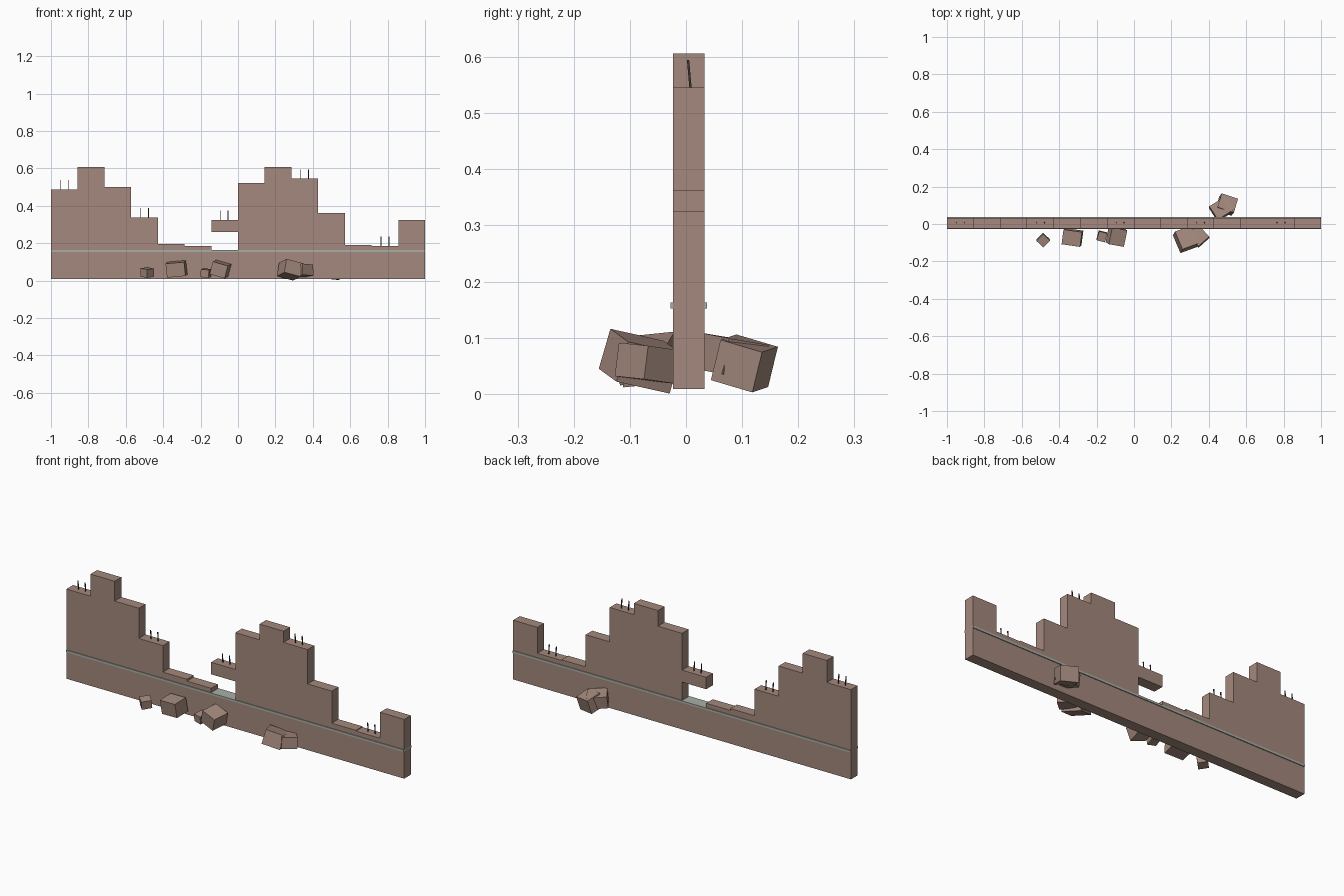
import bpy, bmesh, math
from mathutils import Matrix, Vector, Euler

cube = bpy.data.objects.get("Cube")
if cube:
    bpy.data.objects.remove(cube)


def material(name, rgb):
    m = bpy.data.materials.new(name)
    m.use_nodes = True
    m.diffuse_color = (*rgb, 1)
    bsdf = next(n for n in m.node_tree.nodes if n.type == 'BSDF_PRINCIPLED')
    bsdf.inputs["Base Color"].default_value = (*rgb, 1)
    return m


BRICK = material("dusty brick", (0.37, 0.25, 0.205))
STONE = material("pale grey stone", (0.40, 0.43, 0.39))
IRON = material("dark iron", (0.05, 0.035, 0.03))


def finish(name, bm, mat):
    bmesh.ops.recalc_face_normals(bm, faces=bm.faces)
    mesh = bpy.data.meshes.new(name)
    bm.to_mesh(mesh)
    bm.free()
    mesh.materials.append(mat)
    ob = bpy.data.objects.new(name, mesh)
    bpy.context.collection.objects.link(ob)
    return ob


def box(name, centre, size, mat, tilt=(0, 0, 0)):
    bm = bmesh.new()
    rot = Euler([math.radians(a) for a in tilt]).to_matrix().to_4x4()
    bmesh.ops.create_cube(bm, size=1, matrix=Matrix.Translation(centre) @ rot
                          @ Matrix.Diagonal((*size, 1)))
    return finish(name, bm, mat)


# Broken wall: stepped outline extruded through its thickness
FRONT, BACK, BASE = -0.023, 0.033, 0.008
MID = (FRONT + BACK) / 2
THICK = BACK - FRONT
heights = [0.488, 0.606, 0.5, 0.338, 0.196, 0.186, 0.157,
           0.522, 0.606, 0.546, 0.362, 0.19, 0.186, 0.325]
step = 2 / len(heights)
outline = [(1, BASE), (-1, BASE)]
for i, h in enumerate(heights):
    outline += [(-1 + i * step, h), (-1 + (i + 1) * step, h)]
bm = bmesh.new()
face = bm.faces.new([bm.verts.new((x, FRONT, z)) for x, z in outline])
ext = bmesh.ops.extrude_face_region(bm, geom=[face], use_keep_orig=True)
bmesh.ops.translate(bm, vec=(0, THICK, 0),
                    verts=[v for v in ext["geom"] if isinstance(v, bmesh.types.BMVert)])
finish("broken_wall", bm, BRICK)

# Overhanging remnant above the gap, and the stone course along the wall
box("overhang_block", (-step / 2, MID, 0.293), (step, THICK, 0.064), BRICK)
box("stone_course", (0, MID, 0.1575), (2, 0.065, 0.011), STONE)

# Pairs of thin leaning rods on the broken tops
rods = [(-0.95, 0.488), (-0.52, 0.338), (-0.095, 0.325), (0.335, 0.546), (0.765, 0.186)]
for i, (x, z) in enumerate(rods):
    for j in range(2):
        box(f"rod_{i}_{j}", (x + 0.042 * j, 0.006, z + 0.022), (0.004, 0.004, 0.054),
            IRON, (5, 0, 0))

# Fallen rubble: centre, size, tilt in degrees
rubble = [
    ((-0.486, -0.086, 0.043), (0.052, 0.05, 0.045), (8, -6, 45)),
    ((-0.329, -0.072, 0.062), (0.1, 0.08, 0.075), (7, -5, -8)),
    ((-0.172, -0.066, 0.040), (0.045, 0.05, 0.042), (6, 5, -14)),
    ((-0.094, -0.066, 0.061), (0.085, 0.09, 0.07), (6, 16, -10)),
    ((0.277, -0.082, 0.058), (0.095, 0.105, 0.075), (-12, 14, 20)),
    ((0.345, -0.066, 0.054), (0.078, 0.085, 0.06), (-6, 4, 42)),
    ((0.467, 0.080, 0.066), (0.1, 0.085, 0.065), (-8, 6, 32)),
    ((0.495, 0.104, 0.054), (0.092, 0.08, 0.075), (-16, 6, -18)),
]
for i, (centre, size, tilt) in enumerate(rubble):
    box(f"rubble_{i}", centre, size, BRICK, tilt)
